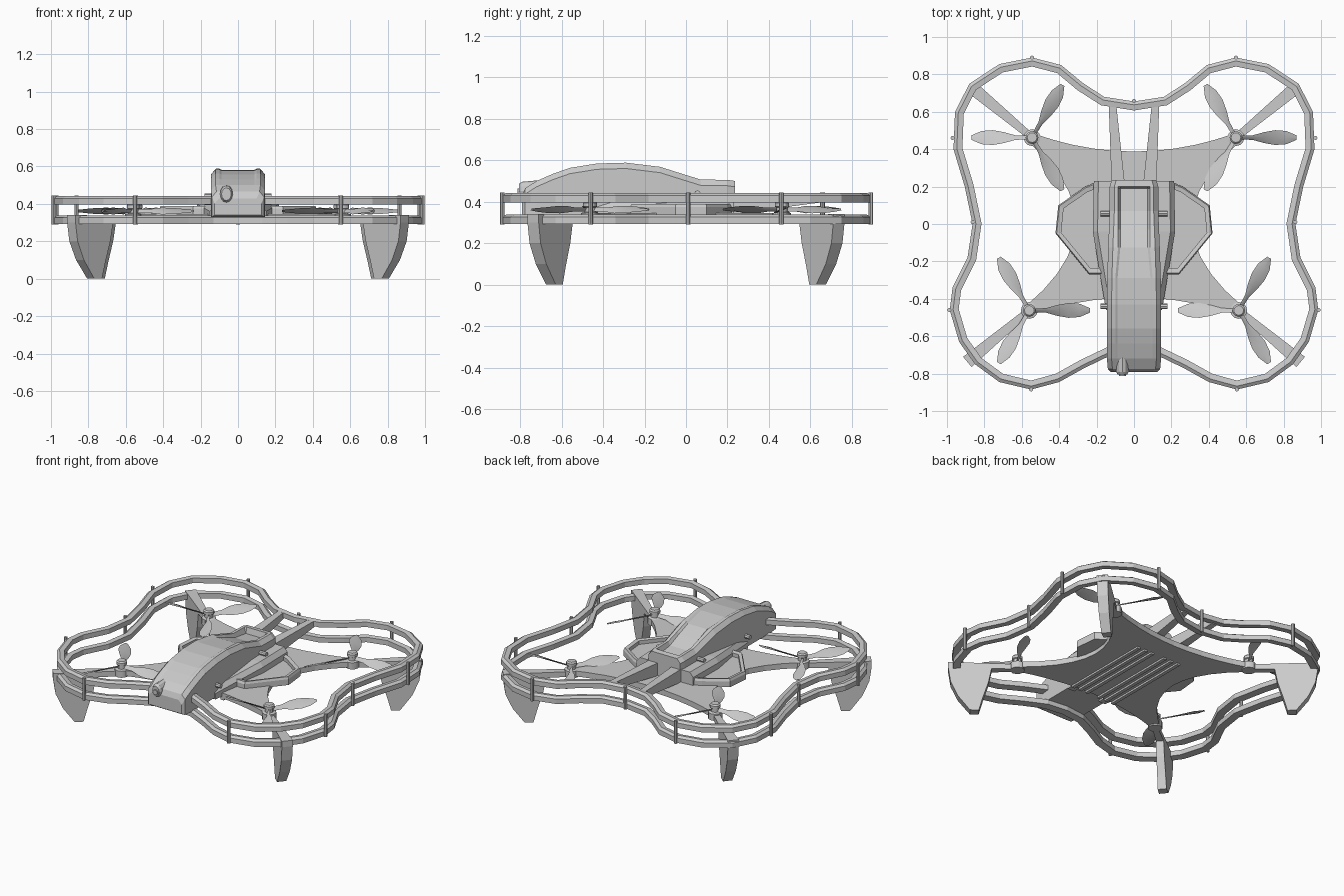
import bpy, math
from mathutils import Vector

if "Cube" in bpy.data.objects:
    bpy.data.objects.remove(bpy.data.objects["Cube"])


def mesh(name, verts, faces, smooth=False):
    me = bpy.data.meshes.new(name)
    me.from_pydata([tuple(v) for v in verts], [], faces)
    ob = bpy.data.objects.new(name, me)
    bpy.context.collection.objects.link(ob)
    bpy.context.view_layer.objects.active = ob
    ob.select_set(True)
    bpy.ops.object.mode_set(mode='EDIT')
    bpy.ops.mesh.select_all(action='SELECT')
    bpy.ops.mesh.normals_make_consistent(inside=False)
    bpy.ops.object.mode_set(mode='OBJECT')
    if smooth:
        bpy.ops.object.shade_smooth_by_angle(angle=math.radians(30))
    ob.select_set(False)
    return ob


def loft(name, rings, closed=False, smooth=False):
    n, m = len(rings[0]), len(rings)
    verts = [v for r in rings for v in r]
    faces = []
    for i in range(m if closed else m - 1):
        a, b = i * n, ((i + 1) % m) * n
        faces += [(a + j, a + (j + 1) % n, b + (j + 1) % n, b + j) for j in range(n)]
    if not closed:
        faces += [tuple(range(n)), tuple(range((m - 1) * n, m * n))]
    return mesh(name, verts, faces, smooth)


def slab(name, pts, z0, z1):
    return loft(name, [[(x, y, z) for x, y in pts] for z in (z0, z1)])


def lathe(name, x, y, prof, n=12):
    return loft(name, [[(x + r * math.cos(2 * math.pi * k / n),
                         y + r * math.sin(2 * math.pi * k / n), z) for k in range(n)]
                       for r, z in prof], smooth=True)


def box(name, x0, x1, y0, y1, z0, z1):
    return slab(name, [(x0, y0), (x1, y0), (x1, y1), (x0, y1)], z0, z1)


# Clover-shaped guard rings, half outline from front to rear then mirrored
half = [(0, -.69), (.13, -.705), (.265, -.77), (.4, -.845), (.55, -.885), (.72, -.845),
        (.85, -.75), (.935, -.63), (.985, -.46), (.97, -.34), (.89, -.18), (.863, 0),
        (.905, .2), (.965, .4), (.957, .6), (.88, .75), (.72, .855), (.545, .89),
        (.39, .85), (.275, .755), (.16, .68), (0, .655)]
path = [Vector(p) for p in half] + [Vector((-x, y)) for x, y in half[-2:0:-1]]


def guard(name, z):
    prof = [(0, 0), (0, .033), (.018, .045), (.048, .04), (.048, .006)]
    rings = []
    for i, p in enumerate(path):
        t = (path[(i + 1) % len(path)] - path[i - 1]).normalized()
        rings.append([(p.x - t.y * u, p.y + t.x * u, z + h) for u, h in prof])
    loft(name, rings, closed=True)


guard("lower_guard_ring", .293)
guard("upper_guard_ring", .397)

# Guard posts
for x, y in [(.55, -.885), (.987, -.46), (.863, .01), (.97, .46), (.545, .89)]:
    for s in (-1, 1):
        lathe("guard_post", s * x, y, [(.011, .29), (.011, .445)], 8)
lathe("guard_post_rear", 0, .658, [(.011, .29), (.011, .445)], 8)


# Blade and rotor assembly
def blade(x, y, ang):
    d = Vector((math.cos(ang), math.sin(ang), 0))
    s = Vector((-d.y, d.x, 0))
    rings = []
    for r, w, tilt in [(.02, .014, .8), (.09, .016, .7), (.15, .034, .55), (.21, .043, .4),
                       (.27, .037, .3), (.325, .012, .25)]:
        c = Vector((x, y, .362)) + d * r
        a = s * (w * math.cos(tilt)) + Vector((0, 0, w * math.sin(tilt)))
        up = Vector((0, 0, .005))
        rings.append([c - a, c - up, c + a, c + up])
    loft("propeller_blade", rings, smooth=True)


# Motors, propellers and landing fins at the four corners
fin = [(0, .335), (0, .30), (.16, .30), (.18, .2), (.215, .09), (.24, 0), (.295, 0),
       (.37, .1), (.415, .2), (.43, .3), (.43, .34)]
for sx in (-1, 1):
    for sy, mx in ((-1, .56), (1, .545)):
        x, y = sx * mx, sy * .462
        lathe("motor", x, y, [(.045, .30), (.045, .345), (.027, .35), (.027, .372),
                              (.034, .376), (.034, .394), (.026, .402)])
        base = math.pi if (sx * sy < 0) == (sy < 0) else 0
        base = 0 if sx * sy > 0 else math.pi
        for k in range(3):
            blade(x, y, base + k * 2 * math.pi / 3)
        d = Vector((sx * .77, sy * .64))
        s = Vector((-d.y, d.x))
        sides = []
        for e in (-1, 1):
            sides.append([(*(Vector((x, y)) + d * r + s * e * (.018 + .04 * r)), z)
                          for r, z in fin])
        loft("landing_fin", sides)


# Cross-shaped chassis plate with concave edges
def arc(a, c, b, n=10):
    a, b, c = Vector(a), Vector(b), Vector(c)
    return [a * (1 - t) ** 2 + c * 2 * t * (1 - t) + b * t * t for t in (i / n for i in range(n + 1))]


outline = (arc((.54, .485), (0, .29), (-.54, .485)) + arc((-.565, .44), (-.05, 0), (-.58, -.44))
           + arc((-.55, -.485), (0, -.3), (.55, -.485)) + arc((.58, -.44), (.05, 0), (.565, .44)))
slab("chassis_plate", outline, .308, .345)

# Arched fuselage with chamfered top and a sunken strip: y, half width, bottom, top, sink
stations = [(-.79, .125, .34, .43, 0), (-.775, .14, .33, .465, 0), (-.72, .145, .33, .50, 0),
            (-.64, .145, .33, .535, .004), (-.56, .145, .33, .563, .006), (-.43, .145, .33, .584, .006),
            (-.29, .143, .33, .588, .006), (-.125, .138, .33, .568, .01), (-.03, .134, .33, .538, .015),
            (.07, .13, .33, .507, .025), (.19, .13, .33, .505, .04), (.2, .13, .33, .505, 0),
            (.235, .12, .33, .50, 0)]
rings = []
for y, w, zb, zt, d in stations:
    k = .085 if y > -.2 else .1
    right = [(w, zb), (w, zt - .028), (w - .025, zt), (k, zt), (k - .012, zt - d)]
    rings.append([(x, y, z) for x, z in right] + [(-x, y, z) for x, z in right[::-1]])
loft("fuselage", rings)

# Offset camera on the nose
rings = []
for y, w, h, zc in [(-.68, .036, .046, .46), (-.79, .034, .044, .452), (-.805, .026, .034, .452)]:
    rings.append([(-.062 + w * math.cos(a), y, zc + h * math.sin(a))
                  for a in (k * math.pi / 6 for k in range(12))])
loft("camera_housing", rings)
loft("camera_lens", [[(-.062 + .018 * math.cos(k * math.pi / 6), y,
                       .445 + .018 * math.sin(k * math.pi / 6)) for k in range(12)]
                     for y in (-.80, -.812)])

# Parts mirrored left and right
pod = [(.2, .225), (.26, .2), (.405, .1), (.42, -.05), (.24, -.27), (.17, -.27)]
for s in (-1, 1):
    # side tray with raised rim
    c = Vector((.2, -.02))
    inner = [c + (Vector(p) - c) * .86 for p in pod]
    lvl = [(pod, .335), (pod, .375), ([c + (Vector(p) - c) * .97 for p in pod], .39),
           (inner, .385), (inner, .36)]
    loft("side_tray", [[(s * p[0], p[1], z) for p in pts] for pts, z in lvl])
    # sloped shoulder beside the fuselage
    rings = []
    for y, w, zt in [(.23, .215, .43), (-.04, .22, .43), (-.25, .185, .41), (-.46, .15, .39)]:
        rings.append([(s * .1, y, .32), (s * w, y, .32), (s * w, y, zt - .03),
                      (s * (w - .025), y, zt), (s * .1, y, zt)])
    loft("shoulder_rail", rings)
    # rear strut to the guard
    loft("rear_strut", [[(s * a, y, z0), (s * b, y, z0), (s * b, y, z1), (s * a, y, z1)]
                        for y, a, b, z0, z1 in [(.22, .05, .12, .34, .43),
                                                (.64, .095, .135, .395, .437)]])
    # side pegs
    for y, x, z in [(.055, .155, .44), (-.44, .155, .41)]:
        loft("side_peg", [[(s * (x + dx), y + .015 * math.cos(k * math.pi / 4),
                            z + .015 * math.sin(k * math.pi / 4)) for k in range(8)]
                          for dx in (-.03, .025)])
    # underside bars
    for x in (.05, .105, .16):
        box("belly_bar", s * (x - .012), s * (x + .012), -.4, .24, .296, .335)
